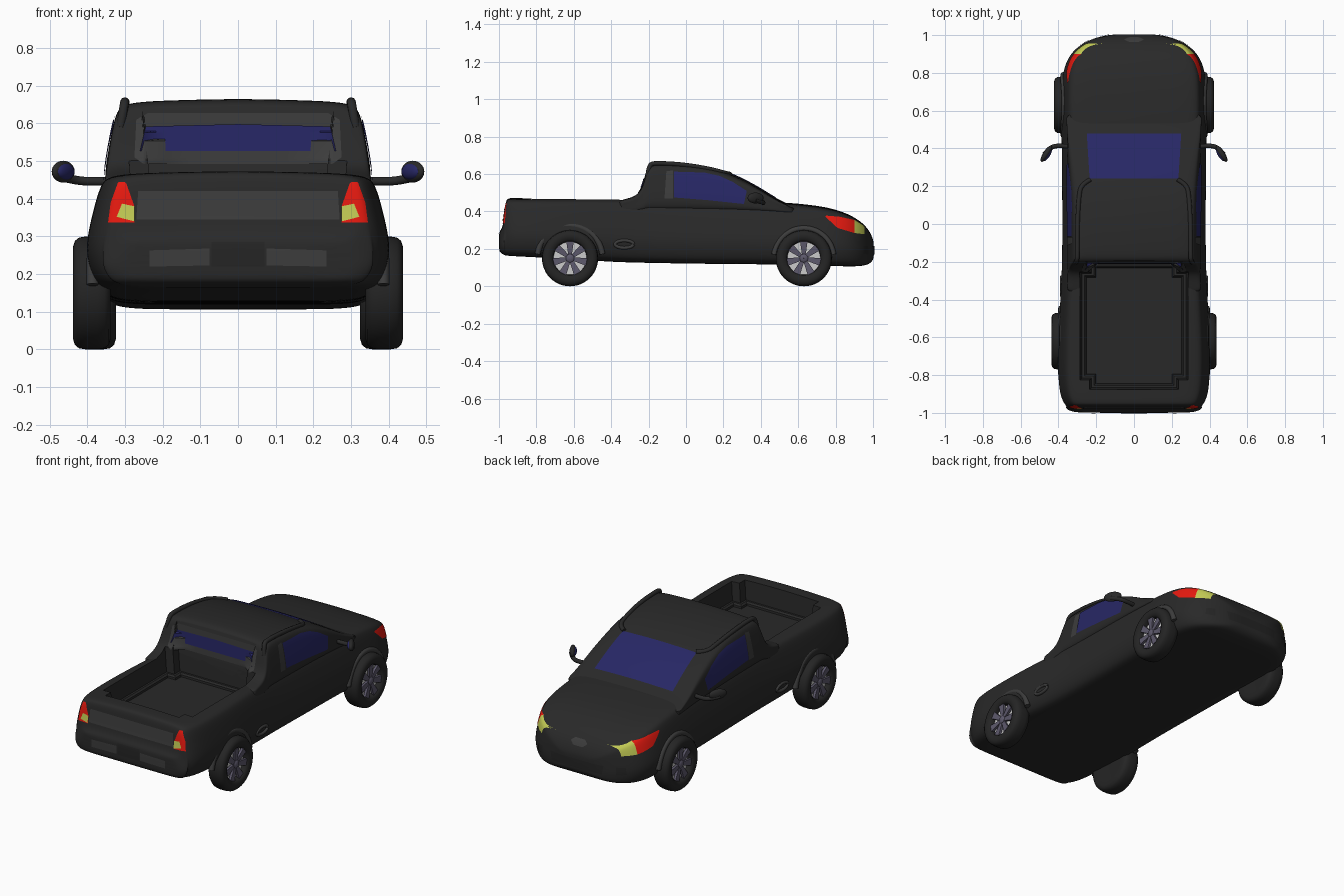
import bpy, bmesh, math
from mathutils import Vector, Matrix
from mathutils.bvhtree import BVHTree

if "Cube" in bpy.data.objects:
    bpy.data.objects.remove(bpy.data.objects["Cube"])


def mat(name, r, g, b):
    m = bpy.data.materials.new(name)
    m.diffuse_color = (r, g, b, 1)
    m.use_nodes = True
    m.node_tree.nodes["Principled BSDF"].inputs["Base Color"].default_value = m.diffuse_color
    return m


PAINT = mat("dark_paint", .022, .022, .022)
TRIM = mat("grey_trim", .045, .045, .045)
RUBBER = mat("rubber", .018, .018, .018)
GLASS = mat("blue_glass", .02, .02, .13)
RED = mat("red_lens", .8, .01, .005)
YELLOW = mat("yellow_lens", .55, .6, .09)
ALLOY = mat("alloy", .11, .1, .15)
WHITE = mat("white", .9, .9, .9)


def finish(ob, angle=40):
    bpy.ops.object.select_all(action='DESELECT')
    ob.select_set(True)
    bpy.context.view_layer.objects.active = ob
    bpy.ops.object.shade_smooth_by_angle(angle=math.radians(angle))


def make(name, bm, material):
    bmesh.ops.recalc_face_normals(bm, faces=bm.faces)
    me = bpy.data.meshes.new(name)
    bm.to_mesh(me)
    bm.free()
    me.materials.append(material)
    ob = bpy.data.objects.new(name, me)
    bpy.context.collection.objects.link(ob)
    return ob


def bake(ob):
    dg = bpy.context.evaluated_depsgraph_get()
    me = bpy.data.meshes.new_from_object(ob.evaluated_get(dg))
    ob.modifiers.clear()
    ob.data = me


def loft(name, sections, material):
    """Skin mirrored half sections [(y, [(x, z)...])] and smooth them."""
    bm = bmesh.new()
    rings = []
    for y, half in sections:
        pts = half + [(-x, z) for x, z in half[-2:0:-1]]
        rings.append([bm.verts.new((x, y, z)) for x, z in pts])
    n = len(rings[0])
    for a, b in zip(rings, rings[1:]):
        for i in range(n):
            bm.faces.new((a[i], a[(i + 1) % n], b[(i + 1) % n], b[i]))
    bm.faces.new(rings[0])
    bm.faces.new(rings[-1])
    ob = make(name, bm, material)
    ob.modifiers.new("smooth", 'SUBSURF').levels = 3
    bake(ob)
    return ob


# Lower body: y, half width, bottom z, top z
stations = [(-1.0, .27, .2, .275), (-.995, .33, .18, .295), (-.975, .365, .17, .32), (-.967, .355, .165, .45),
            (-.95, .372, .163, .466), (-.9, .393, .16, .466), (-.8, .403, .155, .466), (-.6, .402, .145, .466),
            (-.4, .39, .13, .466), (-.2, .38, .125, .46), (.1, .38, .12, .45), (.4, .383, .118, .445),
            (.55, .385, .115, .44), (.7, .385, .112, .425), (.8, .378, .108, .405), (.88, .352, .106, .375),
            (.94, .3, .108, .338), (.98, .225, .118, .295), (1.0, .15, .14, .25), (1.004, .08, .16, .225)]
shape = [(0, 0), (.45, 0), (.85, 0), (.95, .08), (1, .28), (1.0, .45), (.95, .72), (.905, .92), (.84, 1.0),
         (.4, 1.015), (0, 1.025)]
body = loft("body", [(y, [(w * a, b + (t - b) * f) for a, f in shape]) for y, w, b, t in stations], PAINT)

# Cabin, sweeping down into the bed sides at the back
roof = [(-.38, .45), (-.33, .464), (-.27, .48), (-.235, .52), (-.217, .59), (-.2, .645), (-.165, .657), (-.08, .657),
        (0, .652), (.1, .638), (.2, .612), (.3, .57), (.4, .515), (.48, .463), (.55, .43), (.6, .41)]
sections = []
for y, t in roof:
    wr = .352 - (t - .46) * .16
    sections.append((y, [(0, .39), (.2, .39), (.352, .39), (.355, .39 + (t - .39) * .3),
                         ((.355 + wr) / 2, .39 + (t - .39) * .65), (wr + .004, t - (t - .39) * .1),
                         (wr - .02, t), (wr * .5, t + .005), (0, t + .009)]))
cabin = loft("cabin", sections, PAINT)

# Cargo bed recess
bm = bmesh.new()
bmesh.ops.create_cube(bm, size=1)
for v in bm.verts:
    up = v.co.z > 0
    v.co = Vector((math.copysign(.32 if up else .272, v.co.x),
                   (-.19 if up else -.212) if v.co.y > 0 else (-.90 if up else -.865), .78 if up else .34))
bmesh.ops.bevel(bm, geom=[e for e in bm.edges if abs(e.verts[0].co.z - e.verts[1].co.z) > .1],
                offset=.05, segments=6, affect='EDGES')
bmesh.ops.bevel(bm, geom=[e for e in bm.edges if max(v.co.z for v in e.verts) < .4],
                offset=.02, segments=3, affect='EDGES')
cutter = make("bed_cutter", bm, PAINT)
cutter.hide_render = True
for ob in (body, cabin):
    m = ob.modifiers.new("bed", 'BOOLEAN')
    m.operation, m.solver, m.object = 'DIFFERENCE', 'EXACT', cutter
    bake(ob)
    finish(ob)
bpy.data.objects.remove(cutter)

trees = [BVHTree.FromPolygons([v.co for v in o.data.vertices], [p.vertices for p in o.data.polygons])
         for o in (body, cabin)]
VIEWS = {'side': lambda a, b: (Vector((3, a, b)), Vector((-1, 0, 0))),
         'back': lambda a, b: (Vector((a, -3, b)), Vector((0, 1, 0))),
         'nose': lambda a, b: (Vector((a, 3, b)), Vector((0, -1, 0))),
         'top': lambda a, b: (Vector((a, b, 3)), Vector((0, 0, -1)))}


def along(pts, t):
    s = t * (len(pts) - 1)
    i = min(int(s), len(pts) - 2)
    return Vector(pts[i]).lerp(Vector(pts[i + 1]), s - i)


def panel(name, view, low, high, material, lift=.003, mirror=True, n=16):
    """Thin panel between two outlines, projected onto the car."""
    bm = bmesh.new()
    for sx in ((1, -1) if mirror else (1,)):
        grid = {}
        for i in range(n + 1):
            for j in range(n + 1):
                p = along(low, i / n).lerp(along(high, i / n), j / n)
                o, d = VIEWS[view](*p)
                hits = [h for h in (t.ray_cast(o, d) for t in trees) if h[0]]
                if hits:
                    h = min(hits, key=lambda h: h[3])
                    c = h[0] - d * lift
                    grid[i, j] = bm.verts.new((c.x * sx, c.y, c.z))
        for i in range(n):
            for j in range(n):
                q = [grid.get(k) for k in ((i, j), (i + 1, j), (i + 1, j + 1), (i, j + 1))]
                if all(q) and max((a.co - b.co).length for a in q for b in q) < .1:
                    f = bm.faces.new(q if sx > 0 else q[::-1])
                    f.normal_update()
    ob = make(name, bm, material)
    finish(ob)


# Windows
panel("windscreen", 'top', [(-.25, .48), (.25, .48)], [(-.235, .24), (.235, .24)], GLASS, mirror=False)
panel("side_window", 'side', [(-.065, .475), (.12, .46), (.31, .44)],
      [(-.065, .613), (.1, .608), (.18, .59), (.25, .558), (.325, .51)], GLASS, .004)
panel("window_pillar_trim", 'side', [(-.115, .47), (-.07, .47)], [(-.105, .615), (-.07, .62)], TRIM)
panel("rear_window_frame", 'back', [(-.275, .51), (-.25, .492), (.25, .492), (.275, .51)],
      [(-.27, .61), (-.24, .627), (.24, .627), (.27, .61)], TRIM, .003, False, 24)
panel("rear_window", 'back', [(-.26, .527), (.26, .527)], [(-.245, .592), (0, .598), (.245, .592)], GLASS, .007, False)

# Lights
panel("headlight_red", 'side', [(.745, .372), (.81, .312), (.9, .285)], [(.75, .378), (.82, .372), (.9, .355)], RED)
panel("headlight_yellow", 'side', [(.9, .285), (.955, .278)], [(.9, .355), (.955, .322)], YELLOW)
panel("tail_light_red", 'back', [(.275, .337), (.345, .337)], [(.275, .38), (.298, .445), (.318, .445), (.338, .39)], RED)
panel("tail_light_yellow", 'back', [(.275, .34), (.322, .352)], [(.275, .38), (.308, .387)], YELLOW, .006)

# Tailgate, bumper and nose panels
panel("tailgate_panel", 'back', [(-.27, .345), (.27, .345)], [(-.265, .42), (.265, .42)], TRIM, mirror=False)
panel("rear_bumper_panel", 'back', [(.075, .223), (.235, .22)], [(.075, .268), (.235, .263)], TRIM)
panel("plate_recess", 'back', [(-.07, .22), (.07, .22)], [(-.07, .285), (.07, .285)], RUBBER, mirror=False)
panel("front_grille", 'nose', [(-.16, .165), (.16, .165)], [(-.17, .215), (.17, .215)], RUBBER, mirror=False)
panel("fog_light", 'nose', [(.235, .17), (.285, .175)], [(.235, .215), (.28, .215)], RUBBER)
panel("nose_pad", 'nose', [(-.05, .3), (-.03, .283), (.03, .283), (.05, .3)],
      [(-.05, .305), (-.03, .318), (.03, .318), (.05, .305)], TRIM, mirror=False)


def tube(name, pts, radius, material, sx=1):
    cu = bpy.data.curves.new(name, 'CURVE')
    cu.dimensions, cu.bevel_depth, cu.bevel_resolution, cu.use_fill_caps = '3D', radius, 3, True
    s = cu.splines.new('NURBS')
    s.points.add(len(pts) - 1)
    for p, (x, y, z) in zip(s.points, pts):
        p.co = (x * sx, y, z, 1)
    s.use_endpoint_u, s.order_u, s.resolution_u = True, 3, 6
    cu.materials.append(material)
    ob = bpy.data.objects.new(name, cu)
    bpy.context.collection.objects.link(ob)
    bake_me = bpy.data.meshes.new_from_object(ob.evaluated_get(bpy.context.evaluated_depsgraph_get()))
    bpy.data.objects.remove(ob)
    ob = bpy.data.objects.new(name, bake_me)
    bpy.context.collection.objects.link(ob)
    finish(ob)


def ellipsoid(name, centre, size, turn, material):
    bm = bmesh.new()
    bmesh.ops.create_uvsphere(bm, u_segments=24, v_segments=14, radius=1)
    bm.transform(Matrix.Translation(centre) @ Matrix.Rotation(turn, 4, 'Z') @ Matrix.Diagonal((*size, 1)))
    finish(make(name, bm, material), 60)


# Roof rails, mirrors, side vents and wheel arches
for sx, side in ((1, "right"), (-1, "left")):
    tube(side + "_roof_rail", [(.312, -.205, .59), (.302, -.2, .65), (.3, -.16, .66), (.3, 0, .65),
                               (.292, .14, .625), (.28, .21, .605), (.23, .235, .6)], .012, PAINT, sx)
    tube(side + "_mirror_arm", [(.33, .41, .447), (.39, .415, .445), (.44, .41, .45), (.475, .37, .46)], .012, PAINT, sx)
    ellipsoid(side + "_mirror", (.464 * sx, .372, .472), (.05, .017, .029), -sx * 1.0, PAINT)
    ellipsoid(side + "_mirror_glass", (.459 * sx, .367, .472), (.04, .015, .022), -sx * 1.0, GLASS)
    tube(side + "_vent_ring", [(.384, -.33 + .05 * math.cos(a), .225 + .02 * math.sin(a))
                               for a in [k * math.pi / 8 for k in range(17)]], .009, TRIM, sx)
    for label, cy, r, x in (("rear", -.62, .175, .386), ("front", .63, .16, .374)):
        tube(f"{side}_{label}_arch", [(x - .1 * max(0, math.sin(a) * r - .09), cy + r * math.cos(a), .15 + r * math.sin(a))
                                      for a in [math.pi * (.04 + .92 * k / 14) for k in range(15)]], .016, TRIM, sx)


# Wheels, built around the x axis with the outside towards +x
def lathe(name, profile, material, steps=48):
    bm = bmesh.new()
    vs = [bm.verts.new((x, 0, r)) for r, x in profile]
    es = [bm.edges.new(p) for p in zip(vs, vs[1:])]
    bmesh.ops.spin(bm, geom=vs + es, cent=(0, 0, 0), axis=(1, 0, 0), angle=2 * math.pi, steps=steps)
    bmesh.ops.remove_doubles(bm, verts=bm.verts, dist=1e-5)
    return make(name, bm, material)


tyre = lathe("tyre", [(.088, .012), (.09, .035), (.1, .046), (.122, .05), (.138, .045), (.147, .034), (.15, .015),
                      (.15, -.015), (.147, -.034), (.138, -.045), (.122, -.05), (.09, -.046), (.001, -.046)], RUBBER)
backing = lathe("wheel_backing", [(.001, .016), (.089, .016)], WHITE)
bm = bmesh.new()
for k in range(7):
    start = len(bm.verts)
    new = bmesh.ops.create_cube(bm, size=1)['verts']
    for v in new:
        outer = v.co.z > 0
        v.co = Vector((.027 + v.co.x * .014 + (.006 if outer else 0), v.co.y * (.04 if outer else .018), .09 if outer else .012))
    bmesh.ops.rotate(bm, verts=new, cent=(0, 0, 0), matrix=Matrix.Rotation(k * math.tau / 7, 3, 'X'))
spokes = make("wheel_spokes", bm, ALLOY)
hub = lathe("wheel_hub", [(.022, .014), (.022, .036), (.016, .041), (.001, .042)], ALLOY)
for part in (tyre, backing, spokes, hub):
    finish(part)
    for sx, side in ((1, "right"), (-1, "left")):
        for label, y, x in (("rear", -.62, .388), ("front", .63, .374)):
            ob = bpy.data.objects.new(f"{side}_{label}_{part.name}", part.data)
            ob.location = (x * sx, y, .15)
            ob.rotation_euler.z = 0 if sx > 0 else math.pi
            bpy.context.collection.objects.link(ob)
    bpy.data.objects.remove(part)
